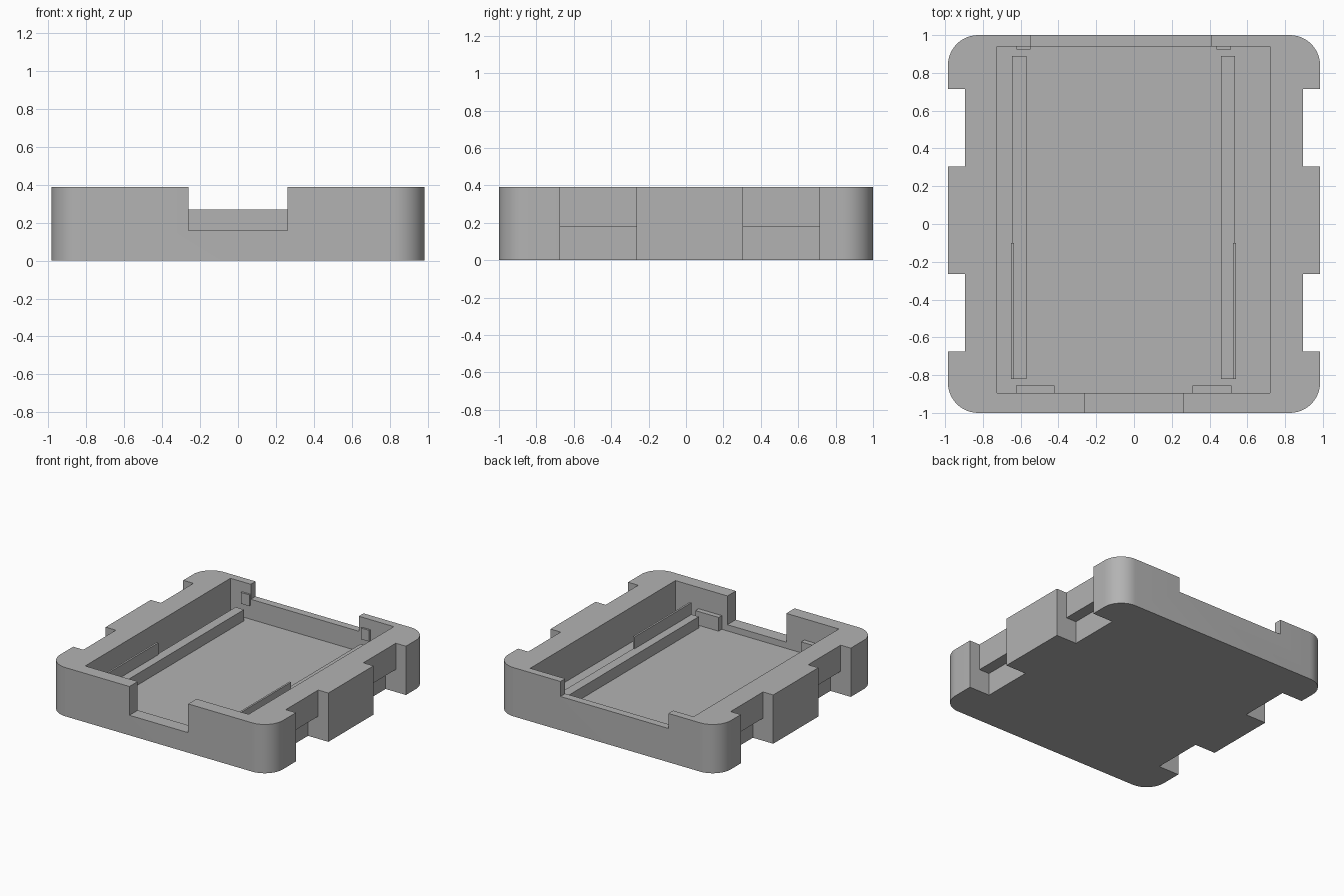
import bpy
import math

old = bpy.data.objects.get("Cube")
if old:
    bpy.data.objects.remove(old, do_unlink=True)

grey = bpy.data.materials.new("plain grey")
grey.use_nodes = True
colour = (0.45, 0.45, 0.45, 1)
grey.diffuse_color = colour
grey.node_tree.nodes["Principled BSDF"].inputs["Base Color"].default_value = colour


def prism(name, outline, z0, z1):
    """Extrude a counter-clockwise outline from z0 to z1."""
    n = len(outline)
    verts = [(x, y, z) for z in (z0, z1) for x, y in outline]
    faces = [list(range(n))[::-1], list(range(n, 2 * n))]
    faces += [[i, (i + 1) % n, n + (i + 1) % n, n + i] for i in range(n)]
    mesh = bpy.data.meshes.new(name)
    mesh.from_pydata(verts, [], faces)
    mesh.materials.append(grey)
    obj = bpy.data.objects.new(name, mesh)
    bpy.context.collection.objects.link(obj)
    return obj


def box(name, x0, x1, y0, y1, z0, z1):
    return prism(name, [(x0, y0), (x1, y0), (x1, y1), (x0, y1)], z0, z1)


def rounded_rect(hx, hy, r, steps=12):
    pts = []
    for k, (sx, sy) in enumerate([(1, 1), (-1, 1), (-1, -1), (1, -1)]):
        for i in range(steps + 1):
            a = math.pi / 2 * (k + i / steps)
            pts.append((sx * (hx - r) + r * math.cos(a), sy * (hy - r) + r * math.sin(a)))
    return pts


HX, HY, TOP, FLOOR, OUT = 0.985, 1.0, 0.39, 0.11, 1.2

# Tray body
tray = prism("tray_body", rounded_rect(HX, HY, 0.16), 0, TOP)

# Cavity, front and back openings
cutters = [
    box("cavity_cutter", -0.725, 0.72, -0.895, 0.94, FLOOR, 0.6),
    box("front_opening_cutter", -0.26, 0.26, -OUT, -0.8, 0.16, 0.7),
    box("back_opening_cutter", -0.545, 0.41, 0.8, OUT, 0.27, 0.7),
]

# Side notches, deeper in their lower half
for side in (-1, 1):
    for y0, y1 in ((-0.675, -0.265), (0.305, 0.715)):
        for depth, z0, z1 in ((0.895, 0.18, 0.6), (0.805, -0.2, 0.18)):
            xs = sorted((side * depth, side * OUT))
            cutters.append(box("notch_cutter", *xs, y0, y1, z0, z1))

bpy.context.view_layer.objects.active = tray
for cutter in cutters:
    mod = tray.modifiers.new("cut", "BOOLEAN")
    mod.operation = "DIFFERENCE"
    mod.solver = "EXACT"
    mod.object = cutter
    bpy.ops.object.modifier_apply(modifier=mod.name)
    bpy.data.objects.remove(cutter, do_unlink=True)

# Rails, fins and tabs mirror about the line x = MID
MID = -0.055
for side, label in ((-1, "right"), (1, "left")):
    def part(name, near, far, *rest):
        xs = sorted((MID + side * near, MID + side * far))
        return box(f"{label}_{name}", *xs, *rest)

    part("rail", 0.515, 0.59, -0.82, 0.89, FLOOR - 0.01, 0.2)
    part("rail_fin", 0.58, 0.595, -0.82, -0.1, FLOOR - 0.01, 0.295)
    part("front_tab", 0.365, 0.57, -0.9, -0.855, FLOOR - 0.01, 0.22)
    part("back_tab", 0.493, 0.568, 0.925, 0.945, 0.22, 0.31)

# Smooth rounded corners, crisp edges
bpy.ops.object.select_all(action="DESELECT")
tray.select_set(True)
bpy.context.view_layer.objects.active = tray
bpy.ops.object.shade_smooth_by_angle(angle=math.radians(30))
